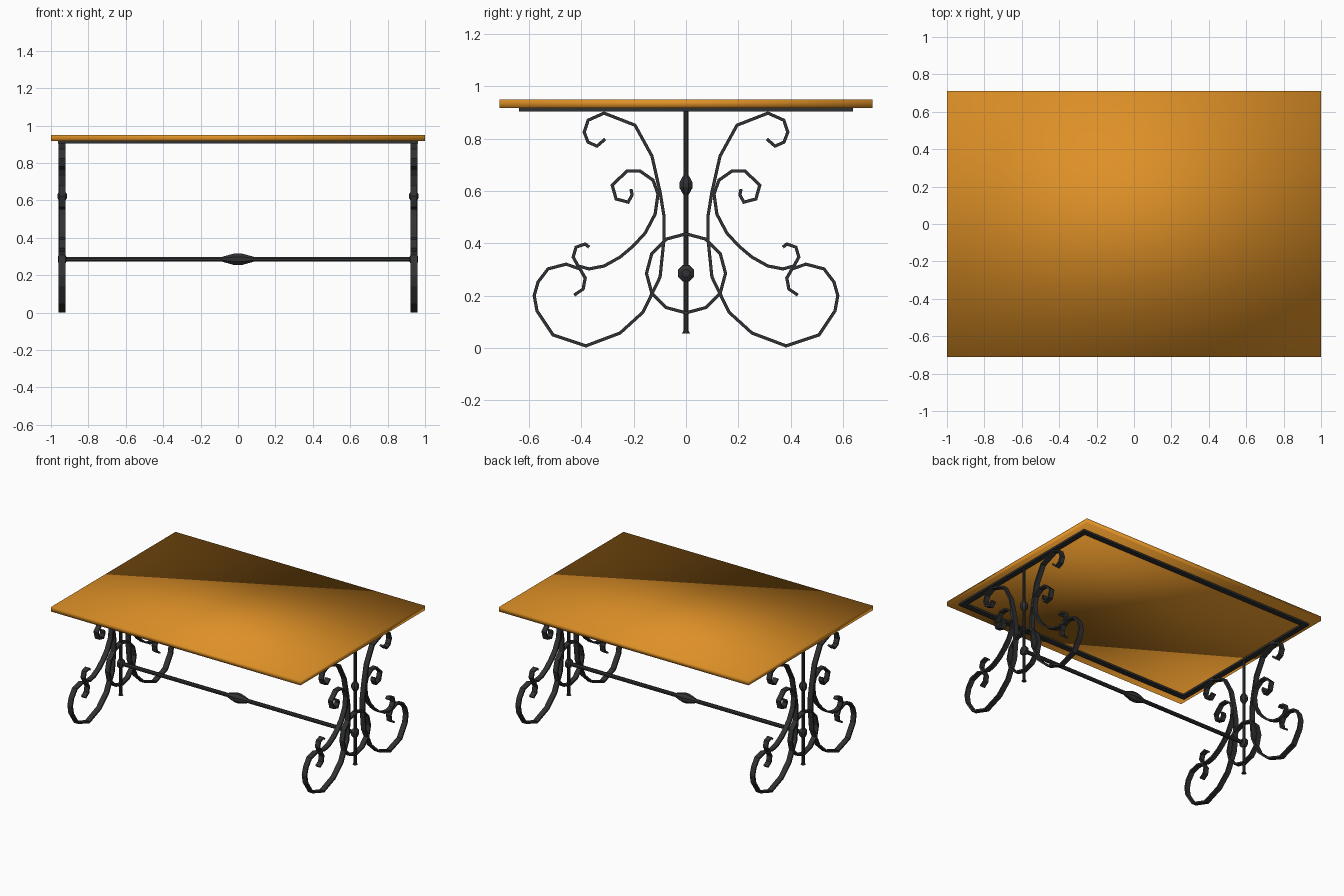
import bpy, bmesh, math
from mathutils import Vector, Matrix

if "Cube" in bpy.data.objects:
    bpy.data.objects.remove(bpy.data.objects["Cube"])


def material(name, rgb):
    m = bpy.data.materials.new(name)
    m.diffuse_color = (*rgb, 1)
    m.use_nodes = True
    m.node_tree.nodes["Principled BSDF"].inputs["Base Color"].default_value = m.diffuse_color
    return m


WOOD = material("warm wood", (0.73, 0.28, 0.02))
IRON = material("dark iron", (0.03, 0.031, 0.033))


def finish(bm, name, mat, smooth=None):
    bmesh.ops.recalc_face_normals(bm, faces=bm.faces)
    mesh = bpy.data.meshes.new(name)
    bm.to_mesh(mesh)
    bm.free()
    mesh.materials.append(mat)
    ob = bpy.data.objects.new(name, mesh)
    bpy.context.collection.objects.link(ob)
    if smooth is not None:
        bpy.ops.object.select_all(action='DESELECT')
        ob.select_set(True)
        bpy.context.view_layer.objects.active = ob
        bpy.ops.object.shade_smooth_by_angle(angle=math.radians(smooth))
    return ob


def box(bm, lo, hi):
    lo, hi = Vector(lo), Vector(hi)
    m = Matrix.Translation((lo + hi) / 2) @ Matrix.Diagonal((*(hi - lo), 1))
    bmesh.ops.create_cube(bm, size=1, matrix=m)


def ribbon(name, pts, x, width, thick=0.012, closed=False):
    """Flat iron bar bent along a (y, z) path, with mitred corners."""
    pts = [Vector(p) for p in pts]
    n = len(pts)
    bm = bmesh.new()
    rings = []
    for i, p in enumerate(pts):
        a = pts[i - 1] if closed or i > 0 else None
        b = pts[(i + 1) % n] if closed or i < n - 1 else None
        d1 = (p - a).normalized() if a is not None else (b - p).normalized()
        d2 = (b - p).normalized() if b is not None else d1
        t = (d1 + d2).normalized()
        off = Vector((-t.y, t.x)) * thick / 2 / max(t.dot(d1), 0.6)
        q, r = p + off, p - off
        rings.append([bm.verts.new((x + s * width / 2, v.x, v.y))
                      for s, v in ((-1, q), (1, q), (1, r), (-1, r))])
    for i in range(n if closed else n - 1):
        A, B = rings[i], rings[(i + 1) % n]
        for k in range(4):
            bm.faces.new((A[k], A[(k + 1) % 4], B[(k + 1) % 4], B[k]))
    if not closed:
        bm.faces.new(rings[0])
        bm.faces.new(rings[-1])
    return finish(bm, name, IRON)


def turned(name, profile, matrix, sides=8):
    """Turned bar from (radius, height) pairs."""
    bm = bmesh.new()
    rings = []
    for r, h in profile:
        rings.append([bm.verts.new((r * math.cos((k + .5) * math.tau / sides),
                                    r * math.sin((k + .5) * math.tau / sides), h))
                      for k in range(sides)])
    for A, B in zip(rings, rings[1:]):
        for k in range(sides):
            j = (k + 1) % sides
            bm.faces.new((A[k], A[j], B[j], B[k]))
    bm.faces.new(rings[0])
    bm.faces.new(rings[-1])
    bm.transform(matrix)
    return finish(bm, name, IRON, 20)


# Tabletop: plain slab, smooth shaded across its edges
bm = bmesh.new()
box(bm, (-1, -0.712, 0.916), (1, 0.712, 0.95))
finish(bm, "tabletop", WOOD, 180)

# Flat iron frame under the top
bm = bmesh.new()
FX, FY, FW, Z0, Z1 = 0.963, 0.638, 0.038, 0.903, 0.917
for s in (-1, 1):
    ya, yb = sorted((s * FY, s * (FY - FW)))
    xa, xb = sorted((s * FX, s * (FX - FW)))
    box(bm, (-FX, ya, Z0), (FX, yb, Z1))
    box(bm, (xa, -FY + FW, Z0), (xb, FY - FW, Z1))
finish(bm, "under_frame", IRON)

# Scroll paths as (y, z), for the +y side
LEG = [(.309, .798), (.34, .771), (.374, .786), (.389, .824), (.374, .87),
       (.313, .897), (.195, .851), (.13, .733), (.099, .595), (.084, .504),
       (.084, .416), (.099, .271), (.164, .137), (.252, .057), (.382, .008),
       (.508, .05), (.569, .141), (.58, .2), (.565, .252), (.527, .302),
       (.458, .32), (.405, .302), (.385, .267), (.393, .225), (.427, .202)]
CURL = [(.21, .607), (.206, .584), (.221, .557), (.267, .569), (.282, .622),
        (.225, .676), (.176, .676), (.126, .641), (.107, .588), (.118, .511),
        (.156, .439), (.202, .389), (.252, .347), (.313, .313), (.37, .302),
        (.412, .313), (.431, .347), (.42, .385), (.385, .397), (.37, .385)]
RING = [(0.151 * math.sin(k * math.tau / 12), 0.285 + 0.151 * math.cos(k * math.tau / 12))
        for k in range(12)]
POST = [(.017, .055), (.011, .066), (.011, .585), (.027, .612), (.027, .632),
        (.011, .66), (.011, .91)]
KNOB = [(.016, -.022), (.033, -.011), (.033, .011), (.016, .022)]
ALONG_X = Matrix.Translation((0, 0, 0.285)) @ Matrix.Rotation(math.pi / 2, 4, 'Y')

# Two end supports
for end, x in (("left", -0.94), ("right", 0.94)):
    for side, s in (("front", -1), ("back", 1)):
        ribbon(f"{end}_{side}_leg_scroll", [(s * y, z) for y, z in LEG], x, 0.037)
        ribbon(f"{end}_{side}_inner_scroll", [(s * y, z) for y, z in CURL], x, 0.035)
    ribbon(f"{end}_ring", RING, x, 0.036, closed=True)
    turned(f"{end}_post", POST, Matrix.Translation((x, 0, 0)))
    turned(f"{end}_stretcher_knob", KNOB, Matrix.Translation((x, 0, 0)) @ ALONG_X)

# Long stretcher with a swelling in the middle
turned("stretcher", [(.014, -.94), (.014, -.085), (.034, -.018), (.034, .018),
                     (.014, .085), (.014, .94)], ALONG_X)
